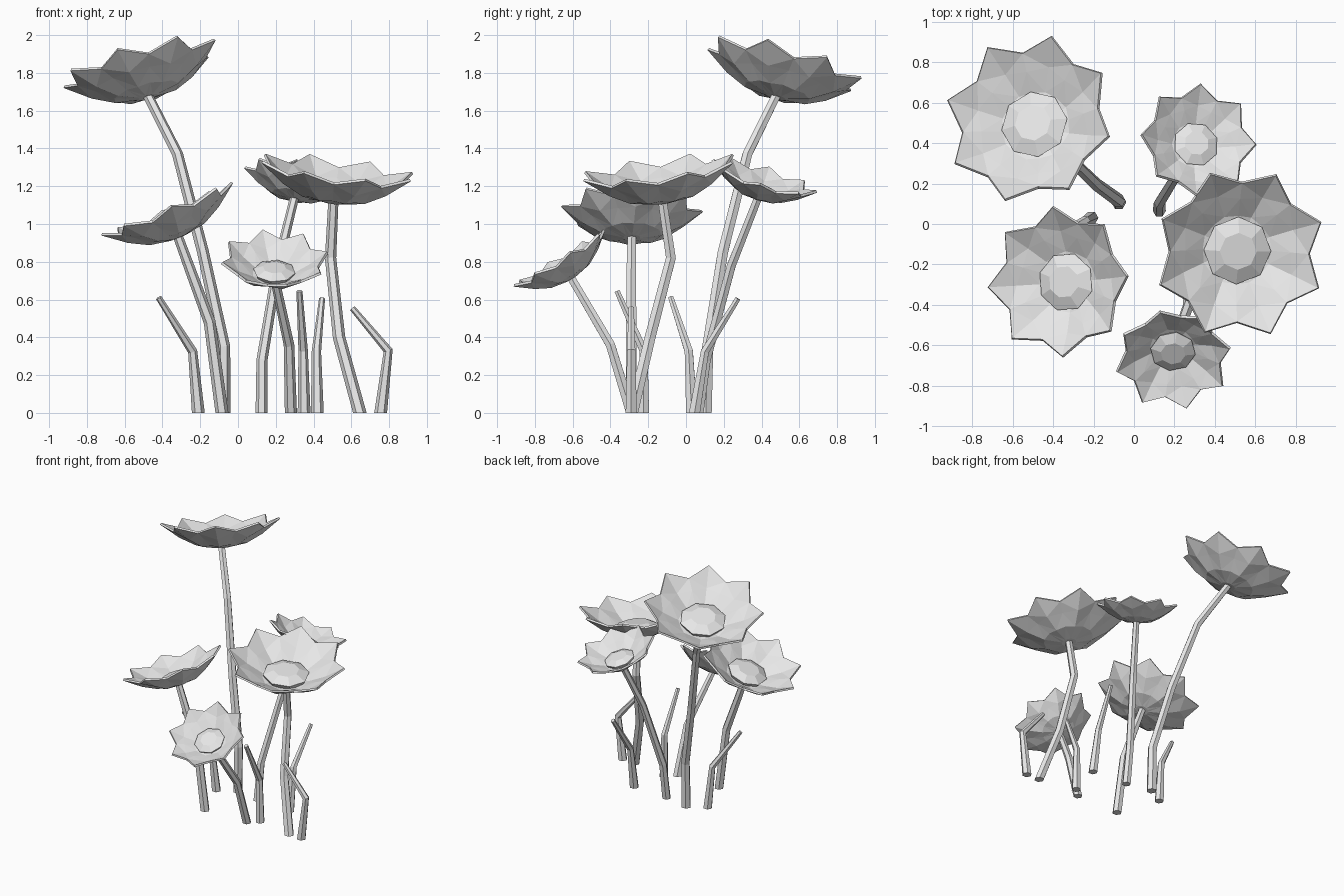
import bpy, bmesh
from math import cos, sin, pi, radians
from mathutils import Vector

if "Cube" in bpy.data.objects:
    bpy.data.objects.remove(bpy.data.objects["Cube"])

grey = bpy.data.materials.new("pale_grey")
grey.diffuse_color = (0.8, 0.8, 0.8, 1)
grey.use_nodes = True
grey.node_tree.nodes["Principled BSDF"].inputs["Base Color"].default_value = grey.diffuse_color


def finish(name, bm):
    bmesh.ops.recalc_face_normals(bm, faces=bm.faces)
    me = bpy.data.meshes.new(name)
    bm.to_mesh(me)
    bm.free()
    me.materials.append(grey)
    ob = bpy.data.objects.new(name, me)
    bpy.context.collection.objects.link(ob)
    return ob


def bridge(bm, a, b):
    n = len(a)
    for i in range(n):
        j = (i + 1) % n
        bm.faces.new((a[i], a[j], b[j], b[i]))


# tapering faceted tube along a bent path
def tube(name, path, r0, r1, sides=6):
    pts = [Vector(p) for p in path]
    bm = bmesh.new()
    rings = []
    for k, p in enumerate(pts):
        if k == 0:
            d = Vector((0, 0, 1))
        elif k == len(pts) - 1:
            d = pts[k] - pts[k - 1]
        else:
            d = (pts[k + 1] - p).normalized() + (p - pts[k - 1]).normalized()
        d.normalize()
        u = (Vector((1, 0, 0)) - d * d.x).normalized()
        v = d.cross(u)
        r = r0 + (r1 - r0) * k / (len(pts) - 1)
        rings.append([bm.verts.new(p + r * (u * cos(2 * pi * i / sides) + v * sin(2 * pi * i / sides)))
                      for i in range(sides)])
    for a, b in zip(rings, rings[1:]):
        bridge(bm, a, b)
    bm.faces.new(rings[0])
    bm.faces.new(rings[-1])
    finish(name, bm)


# eight-petalled cup and domed centre, tilted to face along a normal
def flower(name, base, normal, scale, turn):
    base, n = Vector(base), Vector(normal).normalized()
    u = (Vector((1, 0, 0)) - n * n.x).normalized()
    v = n.cross(u)

    def at(r, h, deg):
        a = radians(deg + turn)
        return base + scale * (r * (u * cos(a) + v * sin(a)) + h * n)

    # rows: (radius, height) at petal middle, then at the notch between petals
    rows = [(.05, 0, .05, 0), (.175, .022, .17, .03),
            (.29, .082, .262, .09), (.423, .183, .344, .137)]
    bm = bmesh.new()
    rings = []
    for rt, ht, rv, hv in rows:
        rings.append([bm.verts.new(at(rt, ht, i * 22.5) if i % 2 == 0 else at(rv, hv, i * 22.5))
                      for i in range(16)])
    for a, b in zip(rings, rings[1:]):
        bridge(bm, a, b)
    bm.faces.new(rings[0])
    # folded triangles keep each petal crisp
    bmesh.ops.triangulate(bm, faces=[f for f in bm.faces if len(f.verts) == 4])
    ob = finish(name + "_petals", bm)
    if ob.data.polygons[0].normal.dot(n) < 0:
        ob.data.flip_normals()
    mod = ob.modifiers.new("thickness", 'SOLIDIFY')
    mod.thickness = 0.014
    mod.offset = -1

    # domed flower centre
    bm = bmesh.new()
    rings = [[bm.verts.new(at(r, h, i * 45 + 22.5)) for i in range(8)]
             for r, h in ((.15, .015), (.168, .052), (.092, .085))]
    for a, b in zip(rings, rings[1:]):
        bridge(bm, a, b)
    bm.faces.new(rings[0])
    bm.faces.new(rings[-1])
    finish(name + "_centre", bm)


flowers = {
    "tall_flower": ((-.48, .48, 1.685), (-.24, .242, .94), 1.0, 29,
                    [(-.075, .105, 0), (-.075, .115, .35), (-.185, .195, .85), (-.32, .325, 1.37)]),
    "right_flower": ((.505, -.125, 1.125), (.12, -.12, .985), 1.0, 20.5,
                     [(.645, -.285, 0), (.535, -.19, .40), (.49, -.08, .82)]),
    "left_flower": ((-.32, -.287, .94), (-.37, .01, .93), .87, 4,
                    [(-.085, -.29, 0), (-.15, -.29, .48), (-.25, -.29, .75)]),
    "back_flower": ((.30, .384, 1.145), (.17, .28, .945), .67, -2,
                    [(.125, .065, 0), (.127, .105, .28), (.21, .24, .78)]),
    "front_flower": ((.192, -.612, .722), (.02, -.52, .855), .67, 13,
                     [(.28, -.29, 0), (.27, -.40, .36)]),
}
for name, (base, normal, scale, turn, path) in flowers.items():
    flower(name, base, normal, scale, turn)
    r = .024 + .012 * scale
    tube(name + "_stem", path + [base], r, r * .75)

# short bent shoots without flowers
shoots = [
    [(-.21, .03, 0), (-.24, .015, .325), (-.42, -.08, .61)],
    [(.35, -.225, 0), (.345, -.225, .33), (.325, -.365, .645)],
    [(.42, .045, 0), (.415, .1, .325), (.445, .275, .605)],
    [(.755, -.29, 0), (.795, -.29, .33), (.605, -.29, .555)],
]
for k, path in enumerate(shoots):
    tube("shoot_%d" % (k + 1), path, .034, .016)
